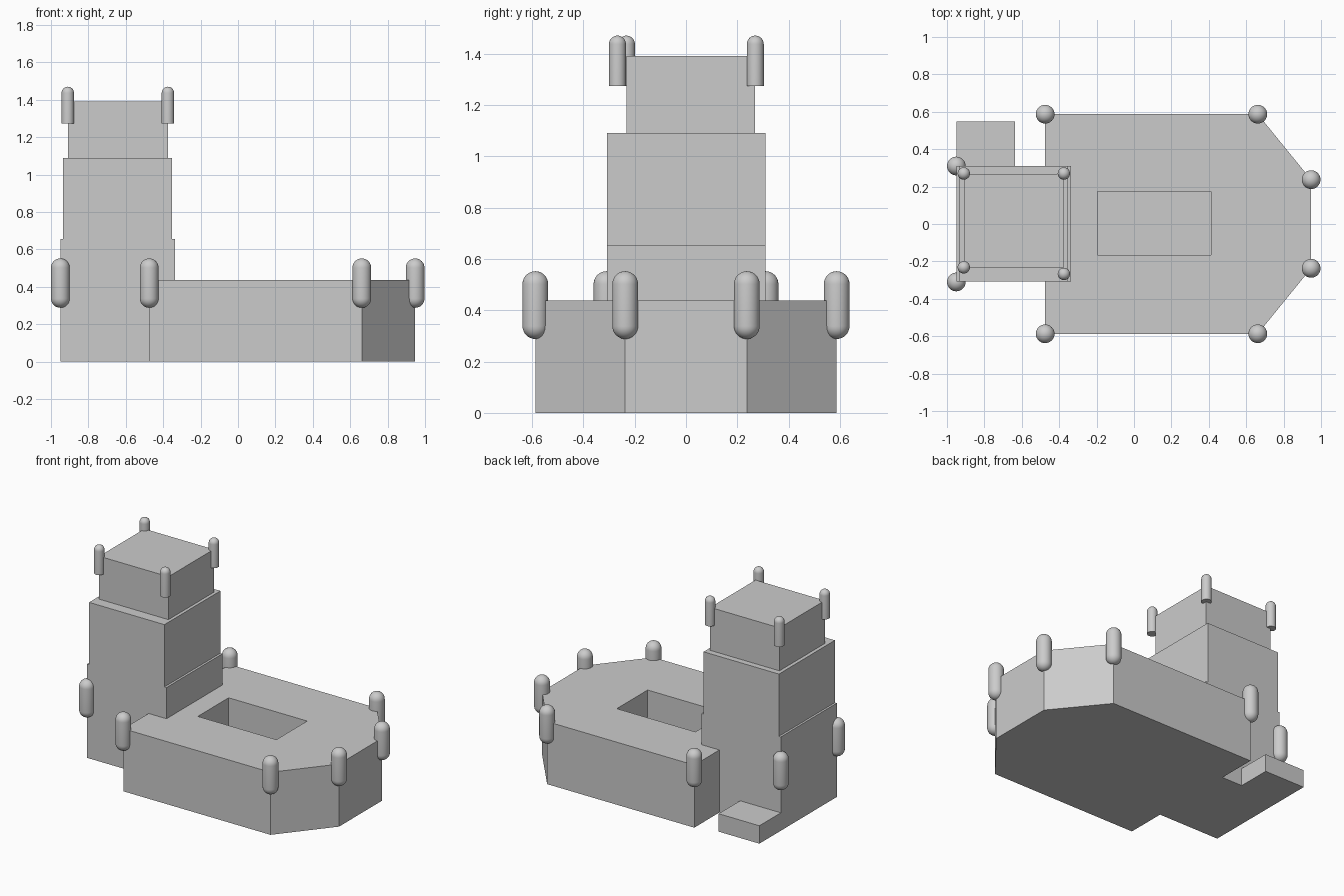
import bpy, bmesh
from math import cos, sin, pi

cube = bpy.data.objects.get("Cube")
if cube:
    bpy.data.objects.remove(cube, do_unlink=True)

stone = bpy.data.materials.new("grey_stone")
stone.use_nodes = True
GREY = (0.6, 0.6, 0.6, 1)
stone.diffuse_color = GREY
stone.node_tree.nodes["Principled BSDF"].inputs["Base Color"].default_value = GREY


def finish(name, bm):
    bmesh.ops.recalc_face_normals(bm, faces=bm.faces)
    mesh = bpy.data.meshes.new(name)
    bm.to_mesh(mesh)
    bm.free()
    mesh.materials.append(stone)
    obj = bpy.data.objects.new(name, mesh)
    bpy.context.collection.objects.link(obj)
    return obj


def prism(name, outline, z0, z1):
    """Extrude a flat outline from z0 to z1."""
    bm = bmesh.new()
    face = bm.faces.new([bm.verts.new((x, y, z0)) for x, y in outline])
    ext = bmesh.ops.extrude_face_region(bm, geom=[face], use_keep_orig=True)
    top = [v for v in ext["geom"] if isinstance(v, bmesh.types.BMVert)]
    bmesh.ops.translate(bm, verts=top, vec=(0, 0, z1 - z0))
    return finish(name, bm)


def block(name, x0, x1, y0, y1, z0, z1):
    return prism(name, [(x0, y0), (x1, y0), (x1, y1), (x0, y1)], z0, z1)


def turret(name, x, y, z0, z1, r, round_base):
    """Lathe a round post with a domed top and a domed or flat base."""
    steps = 8
    dome = [(r * cos(i * pi / 2 / steps), z1 - r + r * sin(i * pi / 2 / steps))
            for i in range(steps + 1)]
    if round_base:
        base = [(pr, z0 + z1 - pz) for pr, pz in reversed(dome)]
    else:
        base = [(0, z0), (r, z0)]
    bm = bmesh.new()
    verts = [bm.verts.new((x + pr, y, pz)) for pr, pz in base + dome]
    edges = [bm.edges.new(pair) for pair in zip(verts, verts[1:])]
    bmesh.ops.spin(bm, geom=verts + edges, cent=(x, y, 0), axis=(0, 0, 1),
                   angle=2 * pi, steps=32)
    bmesh.ops.remove_doubles(bm, verts=bm.verts, dist=0.0005)
    obj = finish(name, bm)
    bpy.ops.object.select_all(action="DESELECT")
    obj.select_set(True)
    bpy.context.view_layer.objects.active = obj
    bpy.ops.object.shade_smooth_by_angle(angle=pi / 5)


# Main hall with a chamfered end
half = [(-0.475, 0.587), (0.662, 0.587), (0.947, 0.237)]
hall = prism("main_hall", half + [(x, -y) for x, y in reversed(half)], 0, 0.437)

# Sunken courtyard cut into the roof
cutter = block("courtyard_cutter", -0.195, 0.412, -0.165, 0.175, 0.12, 0.6)
cutter.hide_render = True
cutter.hide_viewport = True
cut = hall.modifiers.new("courtyard", "BOOLEAN")
cut.operation = "DIFFERENCE"
cut.solver = "EXACT"
cut.object = cutter

# Stepped tower
block("tower_base", -0.95, -0.337, -0.308, 0.31, 0, 0.655)
block("tower_middle", -0.935, -0.353, -0.308, 0.31, 0.655, 1.09)
block("tower_top", -0.91, -0.375, -0.232, 0.268, 1.09, 1.39)

# Low step behind the tower
block("rear_step", -0.95, -0.635, 0.31, 0.547, 0, 0.125)

# Round posts on the hall corners and outer tower corners
for side, s in (("left", 1), ("right", -1)):
    for i, (x, y) in enumerate(half + [(-0.95, 0.31)]):
        turret(f"corner_post_{side}_{i + 1}", x, s * y, 0.288, 0.552, 0.05, True)

# Slim posts on the tower top
for i, (x, y) in enumerate([(-0.91, 0.27), (-0.375, 0.27),
                            (-0.91, -0.232), (-0.375, -0.267)]):
    turret(f"tower_post_{i + 1}", x, y, 1.273, 1.47, 0.033, False)
